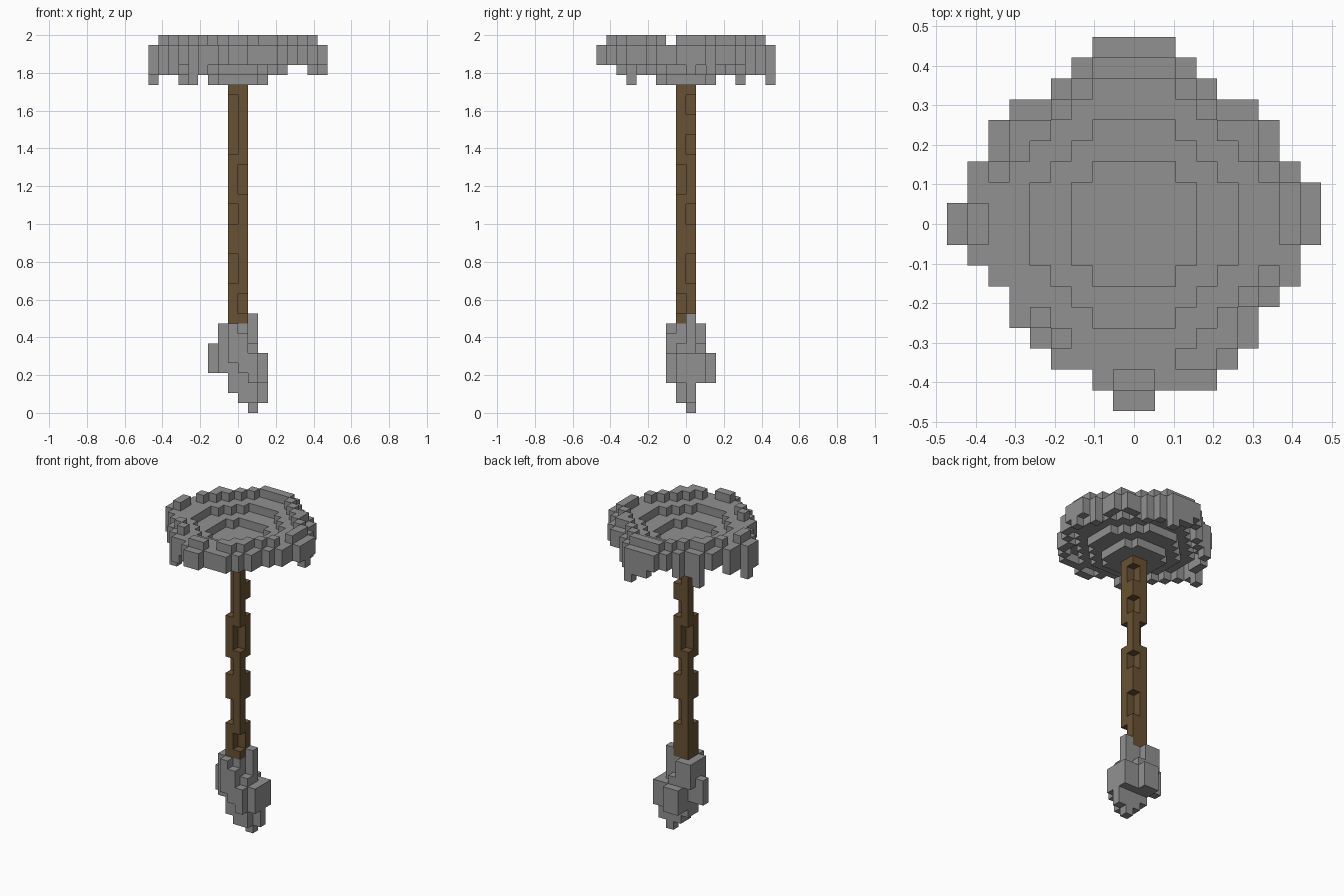
import bpy
import bmesh
import random
from mathutils import Vector

if "Cube" in bpy.data.objects:
    bpy.data.objects.remove(bpy.data.objects["Cube"], do_unlink=True)

random.seed(4)
UNIT = 2 / 38  # edge of one block


def material(name, color):
    mat = bpy.data.materials.new(name)
    mat.use_nodes = True
    mat.diffuse_color = color
    mat.node_tree.nodes["Principled BSDF"].inputs["Base Color"].default_value = color
    return mat


def box(x0, x1, y0, y1, z0, z1):
    return {(x, y, z) for x in range(x0, x1) for y in range(y0, y1) for z in range(z0, z1)}


def build_blocks(name, cells, mat):
    """Make one mesh from block cells, keeping only exposed faces."""
    bm = bmesh.new()
    verts = {}

    def corner(p):
        key = tuple(round(c) for c in p)
        if key not in verts:
            verts[key] = bm.verts.new(Vector(key) * UNIT)
        return verts[key]

    axes = [Vector((1, 0, 0)), Vector((0, 1, 0)), Vector((0, 0, 1))]
    for cell in sorted(cells):
        middle = Vector(cell) + Vector((0.5, 0.5, 0.5))
        for i, axis in enumerate(axes):
            for sign in (1, -1):
                n = axis * sign
                if tuple(int(c) for c in Vector(cell) + n) in cells:
                    continue
                u = axes[(i + 1) % 3] * sign
                v = axes[(i + 2) % 3]
                quad = [middle + (n + u * a + v * b) / 2
                        for a, b in ((-1, -1), (1, -1), (1, 1), (-1, 1))]
                bm.faces.new([corner(p) for p in quad])
    bmesh.ops.dissolve_limit(bm, angle_limit=0.01, verts=bm.verts, edges=bm.edges)
    mesh = bpy.data.meshes.new(name)
    bm.to_mesh(mesh)
    bm.free()
    mesh.materials.append(mat)
    obj = bpy.data.objects.new(name, mesh)
    bpy.context.collection.objects.link(obj)
    return obj


stone = material("grey stone", (0.285, 0.285, 0.285, 1))
wood = material("brown wood", (0.138, 0.083, 0.033, 1))

# Cap outline, row by row from back to front: left and right reach
left_reach = (2, 3, 4, 6, 7, 7, 8, 8, 9, 9, 8, 7, 6, 6, 5, 4, 2, 1)
right_reach = (2, 3, 4, 6, 7, 7, 8, 9, 9, 9, 8, 8, 7, 6, 6, 5, 4, 1)
outline = {(x, 8 - row)
           for row, (a, b) in enumerate(zip(left_reach, right_reach))
           for x in range(-a, b)}
long_drips = {(-9, 0), (-6, 5), (-5, -6), (1, 8)}
short_drips = {(8, 0), (7, 2), (6, -5), (2, 7)}

# Stepped dish with a narrow raised rim and a lower ragged skirt
cap = set()
for x, y in sorted(outline):
    ax, ay = abs(x + 0.5), abs(y + 0.5)
    reach, total = max(ax, ay), ax + ay
    edge = any((x + dx, y + dy) not in outline
               for dx, dy in ((1, 0), (-1, 0), (0, 1), (0, -1)))
    if edge:
        low, top = 35, 37
        if (x, y) in short_drips or (x < 5 and y != -9 and random.random() < 0.5):
            low = 34
        if (x, y) in long_drips:
            low = 33
    elif reach < 3 and total <= 4:
        low, top = 33, 35
    elif reach < 5 and total <= 6:
        low, top = 34, 36
    elif reach < 7 and total <= 8:
        low, top = 35, 37
    else:
        low, top = 36, 38
    cap |= box(x, x + 1, y, y + 1, low, top)
build_blocks("cap", cap, stone)

# Handle: two notched full columns and two broken ones
handle = box(-1, 1, -1, 1, 32, 33)
handle |= box(0, 1, -1, 0, 9, 32) | box(-1, 0, 0, 1, 9, 32)
for low, top in ((9, 13), (16, 19), (21, 26)):
    handle |= box(-1, 0, -1, 0, low, top) | box(0, 1, 0, 1, low, top)
handle |= box(0, 1, 0, 1, 28, 30)
handle -= box(0, 1, -1, 0, 22, 25) | box(0, 1, -1, 0, 10, 12)
handle -= box(-1, 0, 0, 1, 22, 25)
build_blocks("handle", handle, wood)

# Jagged stone foot
foot = box(1, 2, 0, 1, 0, 10)          # tip and upper spike
foot |= box(0, 3, 0, 1, 1, 3)
foot |= box(0, 2, -1, 1, 1, 3)
foot |= box(-1, 1, -1, 1, 2, 9)        # core
foot |= box(1, 2, -1, 1, 2, 7)
foot |= box(-2, 2, -1, 1, 4, 7)
foot |= box(-1, 1, -1, 2, 3, 7)
foot |= box(-3, -2, 0, 1, 4, 7)        # side lumps
foot |= box(2, 3, -1, 2, 3, 6)
foot |= box(1, 2, 1, 2, 3, 6)
foot |= box(-1, 1, 2, 3, 3, 6)
foot |= box(-2, -1, -1, 2, 6, 9)
foot |= box(-1, 0, 1, 2, 6, 9)
for x, low, top in ((-1, 5, 9), (0, 4, 8), (1, 3, 6)):   # slanted front ridge
    foot |= box(x, x + 1, -2, -1, low, top)
build_blocks("foot", foot, stone)
